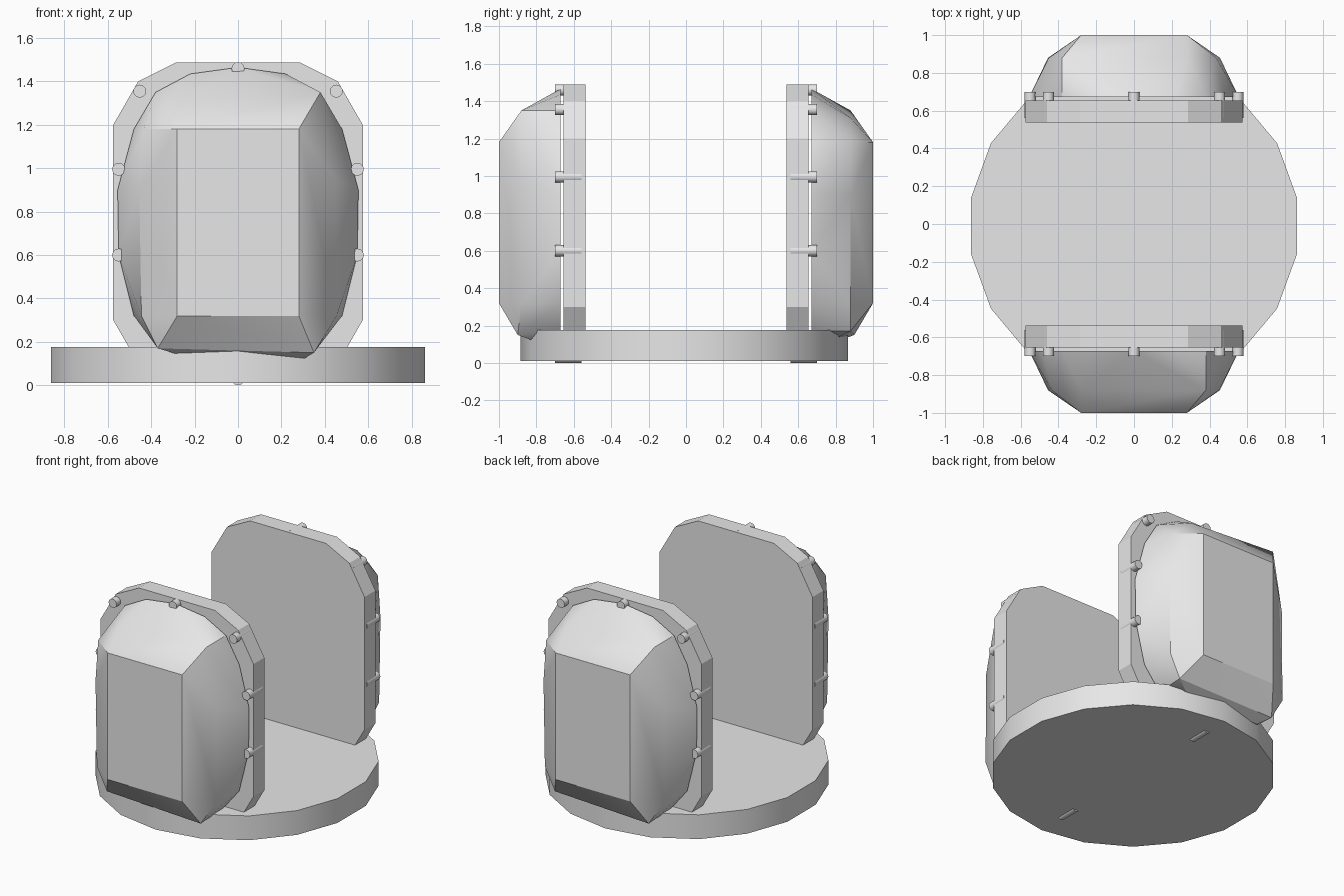
import bpy, bmesh, math
from mathutils import Matrix, Vector

cube = bpy.data.objects.get("Cube")
if cube:
    bpy.data.objects.remove(cube, do_unlink=True)

grey = bpy.data.materials.new("plain_grey")
grey.use_nodes = True
grey.diffuse_color = (0.8, 0.8, 0.8, 1)
grey.node_tree.nodes["Principled BSDF"].inputs["Base Color"].default_value = (0.8, 0.8, 0.8, 1)


def finish(name, bm, angle, turn=0.0):
    """Turn a bmesh into a named, shaded object, spun about the vertical axis."""
    bmesh.ops.transform(bm, matrix=Matrix.Rotation(turn, 4, "Z"), verts=bm.verts)
    bmesh.ops.recalc_face_normals(bm, faces=bm.faces)
    mesh = bpy.data.meshes.new(name)
    bm.to_mesh(mesh)
    bm.free()
    mesh.materials.append(grey)
    obj = bpy.data.objects.new(name, mesh)
    bpy.context.collection.objects.link(obj)
    bpy.ops.object.select_all(action="DESELECT")
    obj.select_set(True)
    bpy.context.view_layer.objects.active = obj
    bpy.ops.object.shade_smooth_by_angle(angle=math.radians(angle))
    return obj


def prism(points, offset):
    """Extrude a closed outline along an offset."""
    bm = bmesh.new()
    face = bm.faces.new([bm.verts.new(p) for p in points])
    out = bmesh.ops.extrude_face_region(bm, geom=[face], use_keep_orig=True)
    moved = [v for v in out["geom"] if isinstance(v, bmesh.types.BMVert)]
    bmesh.ops.translate(bm, vec=Vector(offset), verts=moved)
    return bm


# Base disc with eighteen sides
disc = [(0.875 * math.cos(math.radians(a)), 0.875 * math.sin(math.radians(a)) - 0.01, 0.01)
        for a in range(10, 370, 20)]
finish("base_disc", prism(disc, (0, 0, 0.165)), 25)

# Clipped panel outline: one quarter, mirrored around its middle height
MIDDLE = 0.75
quarter = [(0.575, 0.45), (0.46, 0.65), (0.285, 0.738)]
half = quarter + [(-x, z) for x, z in reversed(quarter)]
outline = half + [(-x, -z) for x, z in half]

# Pod points: back rim, shoulder ring and flat outer face
rim_half = [(0.22, 1.435), (0.38, 1.35), (0.48, 1.18), (0.555, 0.9),
            (0.55, 0.6), (0.48, 0.32), (0.36, 0.17)]
rim = [(s * x, -0.672, z) for x, z in rim_half for s in (1, -1)]
rim += [(0, -0.672, 1.465), (0, -0.672, 0.165)]
shoulder = [(0.38, -0.88, 1.35), (0.45, -0.88, 0.95), (0.455, -0.88, 0.32),
            (0.35, -0.9, 0.15), (0.3, -0.82, 0.12),
            (-0.28, -0.88, 1.31), (-0.435, -0.88, 1.18), (-0.455, -0.88, 0.9),
            (-0.445, -0.88, 0.32), (-0.37, -0.88, 0.17), (-0.27, -0.82, 0.14)]
outer = [(x, -1, z) for x in (-0.28, 0.28) for z in (0.32, 1.18)]

# Pin centres around the panel edge
pins = [(0, 1.46), (0, 0.03)]
pins += [(s * x, z) for x, z in ((0.453, 1.355), (0.55, 0.995), (0.55, 0.6)) for s in (1, -1)]

# The same assembly stands at both ends, turned half way round
for side, turn in (("front", 0.0), ("back", math.pi)):
    panel = [(x, -0.655, MIDDLE + z) for x, z in outline]
    finish(side + "_panel", prism(panel, (0, 0.117, 0)), 20, turn)

    pod = bmesh.new()
    for point in rim + shoulder + outer:
        pod.verts.new(point)
    hull = bmesh.ops.convex_hull(pod, input=pod.verts)
    spare = [v for v in hull["geom_interior"] if isinstance(v, bmesh.types.BMVert)]
    bmesh.ops.delete(pod, geom=spare, context="VERTS")
    bmesh.ops.dissolve_limit(pod, angle_limit=math.radians(1), verts=pod.verts, edges=pod.edges)
    finish(side + "_pod", pod, 28, turn)

    for number, (x, z) in enumerate(pins, 1):
        pin = bmesh.new()
        place = Matrix.Translation((x, -0.63, z)) @ Matrix.Rotation(math.pi / 2, 4, "X")
        bmesh.ops.create_cone(pin, cap_ends=True, segments=12, radius1=0.03,
                              radius2=0.03, depth=0.14, matrix=place)
        finish(f"{side}_pin_{number}", pin, 35, turn)
